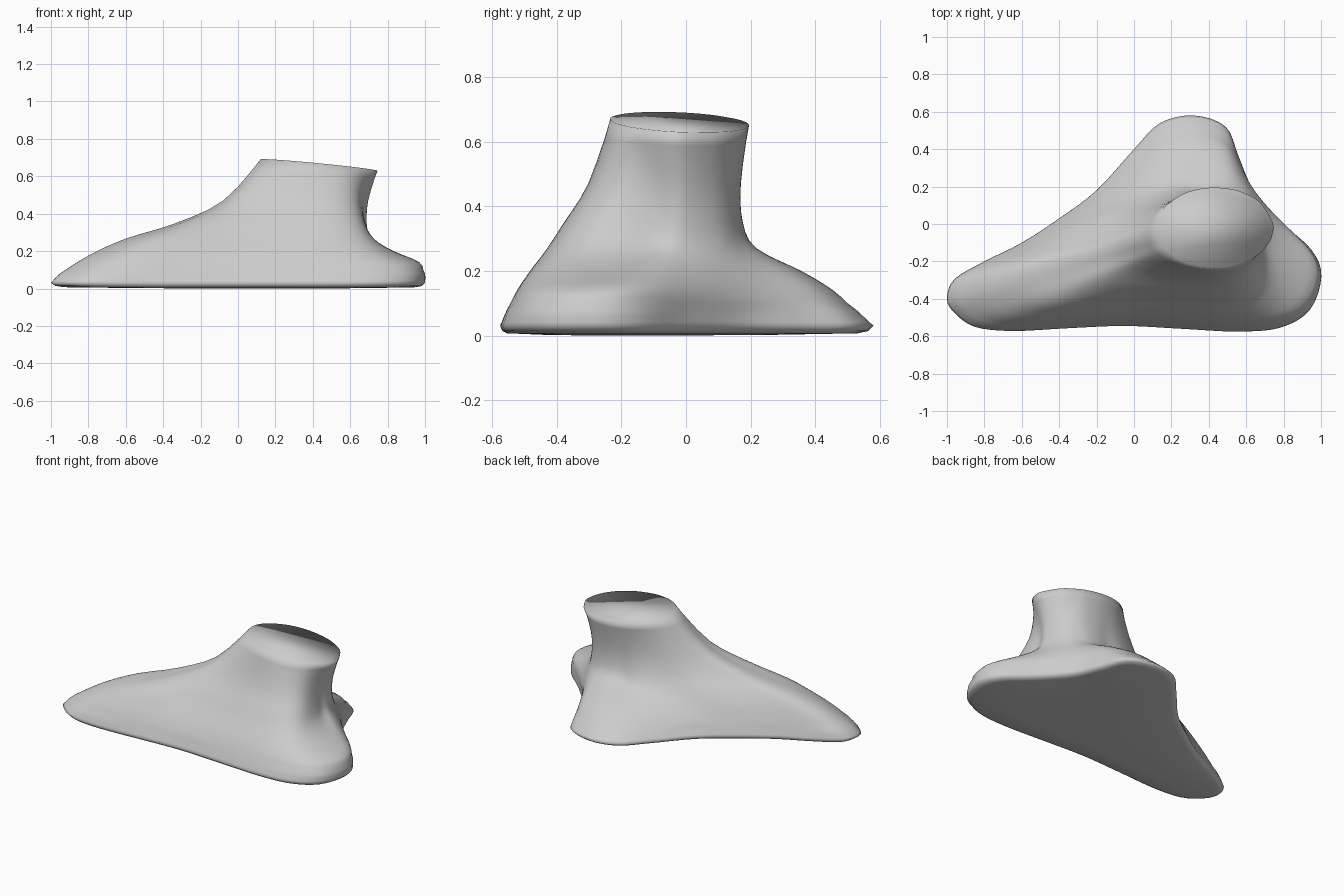
import bpy, bmesh
from math import sin, cos, atan2, pi, radians

if "Cube" in bpy.data.objects:
    bpy.data.objects.remove(bpy.data.objects["Cube"])

# Shared heights, and how strongly the neck pinch acts at each
LEVELS = (.03, .08, .14, .20, .27, .35, .47)
PINCH = (0, 0, .1, .5, .9, 1, .8, 0)

# Flank profiles: distance from ankle (0) to outline (1) per height
FLANK = {
    'toe': (.958, .88, .785, .64, .41, .185),
    'toe_back': (.935, .845, .745, .59, .37, .19),
    'toe_front': (.955, .885, .79, .66, .45, .205),
    'web': (.91, .78, .62, .43, .255, .11),
    'mid': (.89, .73, .53, .26, .11, .02),
    'back': (.86, .69, .45, .126, .03, 0),
    'notch': (.9, .7, .47, .27, .1, 0),
    'heel': (1, .92, .45, .1, .02, 0),
    'heel_side': (.985, .9, .57, .25, .1, .02),
    'heel_front': (.955, .87, .71, .5, .32, .13),
    'front': (.94, .855, .74, .585, .43, .21),
}
NECK = {'web': .03, 'mid': .09, 'back': .14, 'notch': .18, 'heel': .19,
        'heel_side': .12, 'heel_front': .05}

# Footprint outline, grouped by the flank that rises from it
OUTLINE = [
    ('toe', [(-1, -.4), (-.96, -.295)]),
    ('toe_back', [(-.8, -.2), (-.6, -.1), (-.4, .03)]),
    ('web', [(-.2, .18)]),
    ('mid', [(0, .4)]),
    ('back', [(.14, .54), (.32, .58), (.49, .52), (.56, .36)]),
    ('notch', [(.64, .18)]),
    ('heel', [(.8, 0), (.95, -.14), (1, -.28)]),
    ('heel_side', [(.94, -.46)]),
    ('heel_front', [(.78, -.555)]),
    ('front', [(.55, -.575), (.25, -.56), (-.05, -.545), (-.35, -.557)]),
    ('toe_front', [(-.65, -.572), (-.85, -.55)]),
    ('toe', [(-.96, -.475)]),
]


def spoke(i, name, x, y):
    """Points up one flank, from the outline to the ankle rim."""
    # Rim angle: mostly straight towards the ankle, partly spread evenly
    even = radians(195 - 15 * i)
    diff = (atan2(y + .02, x - .43) - even + pi) % (2 * pi) - pi
    ang = even + .65 * diff
    ca, sa = .312 * cos(ang), .215 * sin(ang)
    heights = LEVELS + (.66 - .097 * ca - .045 * sa,)
    pts = []
    for t, z, p in zip((1,) + FLANK[name] + (0,), heights, PINCH):
        k = 1 - NECK.get(name, 0) * p
        bx, by = .432 + ca * k, -.02 + sa * k
        pts.append((bx + t * (x - bx), by + t * (y - by), z))
    return pts


def spline(pts, steps, closed):
    """Catmull-Rom curve through the points."""
    n, out = len(pts), []
    for i in range(n if closed else n - 1):
        a, b, c, d = (pts[(i + j) % n if closed else max(0, min(n - 1, i + j))]
                      for j in (-1, 0, 1, 2))
        for s in range(steps):
            u = s / steps
            out.append(tuple(.5 * (2 * q + (r - p) * u + (2 * p - 5 * q + 4 * r - w) * u * u
                                   + (3 * q - p - 3 * r + w) * u ** 3)
                             for p, q, r, w in zip(a, b, c, d)))
    return out if closed else out + [pts[-1]]


spokes = [(name, x, y) for name, pts in OUTLINE for x, y in pts]
columns = [spline(spoke(i, *s), 3, False) for i, s in enumerate(spokes)]
rings = [spline(row, 4, True) for row in zip(*columns)]

# Even out the flanks between outline and rim
for _ in range(4):
    for r in rings[4:-1]:
        r[:] = [tuple((a + 2 * b + c) / 4 for a, b, c in zip(r[i - 1], r[i], r[(i + 1) % len(r)]))
                for i in range(len(r))]

# Sole rings shrink towards the middle of the footprint
CX, CY = .2, -.22
edge = rings[0]
for k, z in ((.98, .014), (.94, .007), (.6, .002), (.2, 0)):
    rings.insert(0, [(CX + (p[0] - CX) * k, CY + (p[1] - CY) * k, z) for p in edge])

# Foot skin with a flat ankle cap sharing the smooth shading
bm = bmesh.new()
grid = [[bm.verts.new(p) for p in r] for r in rings]
n = len(edge)
centre = bm.verts.new((CX, CY, 0))
bm.faces.new(grid[-1])
for i in range(n):
    j = (i + 1) % n
    bm.faces.new((centre, grid[0][i], grid[0][j]))
    for lo, hi in zip(grid, grid[1:]):
        bm.faces.new((lo[i], hi[i], hi[j], lo[j]))
bmesh.ops.recalc_face_normals(bm, faces=bm.faces[:])
for f in bm.faces:
    f.smooth = True
mesh = bpy.data.meshes.new("foot")
bm.to_mesh(mesh)
bm.free()
bpy.context.collection.objects.link(bpy.data.objects.new("foot", mesh))
